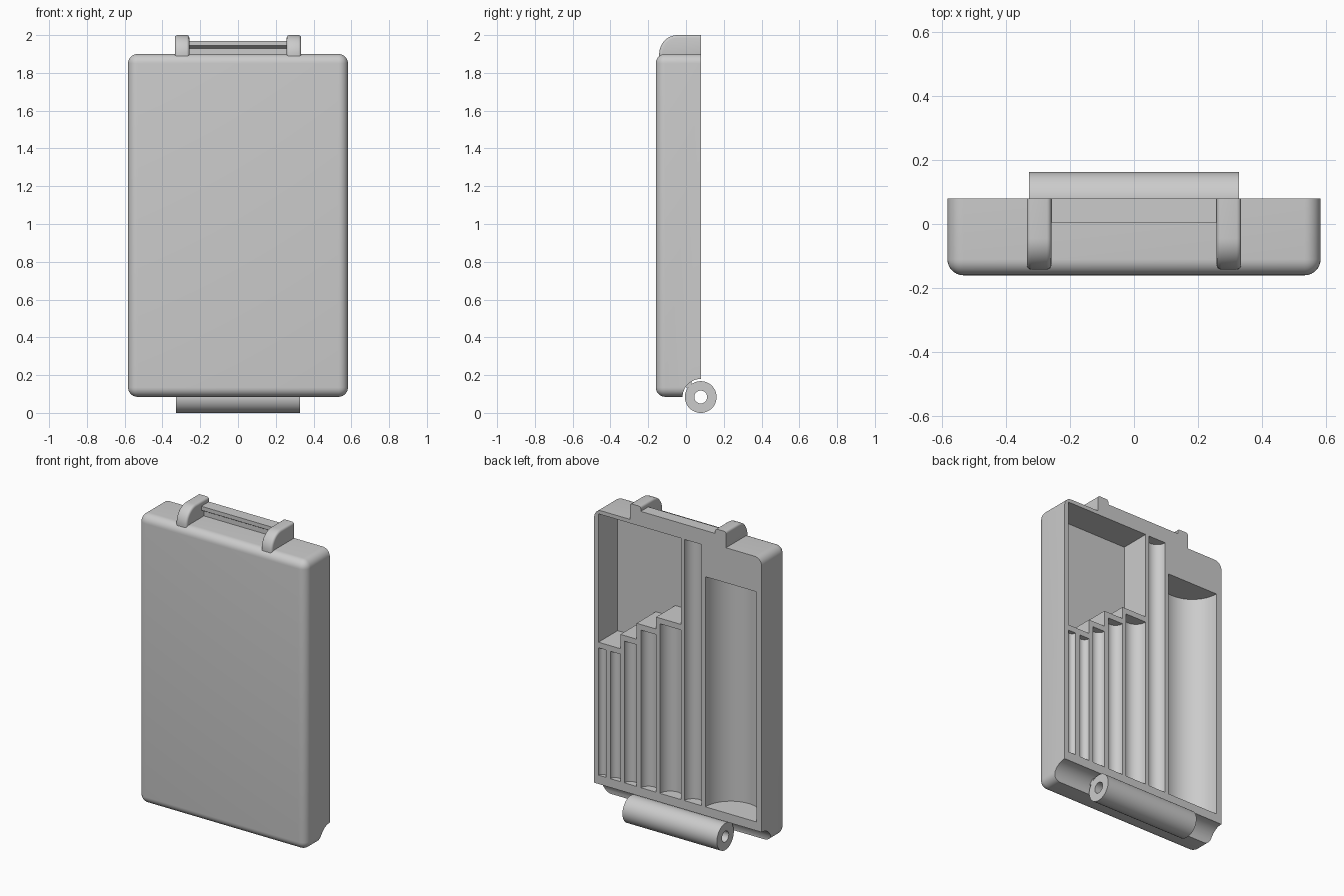
import bpy, bmesh, math
from mathutils import Vector

if "Cube" in bpy.data.objects:
    bpy.data.objects.remove(bpy.data.objects["Cube"])

grey = bpy.data.materials.new("plain_grey")
grey.use_nodes = True
grey.diffuse_color = (0.6, 0.6, 0.6, 1)
grey.node_tree.nodes["Principled BSDF"].inputs["Base Color"].default_value = grey.diffuse_color

BACK = 0.08       # y of the open face
FLOOR = 0.235     # z of every slot's lower end
HINGE = (0.078, 0.084)


def finish(name, bm):
    """Turn a bmesh into a named grey object."""
    bmesh.ops.recalc_face_normals(bm, faces=bm.faces)
    mesh = bpy.data.meshes.new(name)
    bm.to_mesh(mesh)
    bm.free()
    mesh.materials.append(grey)
    obj = bpy.data.objects.new(name, mesh)
    bpy.context.collection.objects.link(obj)
    return obj


def prism(name, points, direction):
    """Extrude a closed 3D outline along a direction."""
    bm = bmesh.new()
    face = bm.faces.new([bm.verts.new(p) for p in points])
    out = bmesh.ops.extrude_face_region(bm, geom=[face])
    verts = [g for g in out["geom"] if isinstance(g, bmesh.types.BMVert)]
    bmesh.ops.translate(bm, verts=verts, vec=Vector(direction))
    return finish(name, bm)


def side_prism(name, outline, x0, x1):
    return prism(name, [(x0, y, z) for y, z in outline], (x1 - x0, 0, 0))


def circle(radius, steps=48):
    return [(HINGE[0] + radius * math.cos(math.tau * i / steps),
             HINGE[1] + radius * math.sin(math.tau * i / steps)) for i in range(steps)]


def box(name, x0, x1, y0, y1, z0, z1):
    return side_prism(name, [(y0, z0), (y1, z0), (y1, z1), (y0, z1)], x0, x1)


def apply_modifiers(obj):
    bpy.ops.object.select_all(action="DESELECT")
    obj.select_set(True)
    bpy.context.view_layer.objects.active = obj
    for mod in list(obj.modifiers):
        bpy.ops.object.modifier_apply(modifier=mod.name)


def cut(obj, cutter):
    mod = obj.modifiers.new("cut", "BOOLEAN")
    mod.operation = "DIFFERENCE"
    mod.solver = "EXACT"
    mod.object = cutter
    apply_modifiers(obj)
    bpy.data.objects.remove(cutter)


def bevel_except_back(obj, width, segments):
    """Round every edge that does not lie on the open back face."""
    bm = bmesh.new()
    bm.from_mesh(obj.data)
    edges = [e for e in bm.edges
             if not all(v.co.y > BACK - 0.001 for v in e.verts)
             and e.calc_face_angle(0) > 1]
    bmesh.ops.bevel(bm, geom=edges, offset=width, segments=segments,
                    profile=0.5, affect="EDGES", clamp_overlap=True)
    bm.to_mesh(obj.data)
    bm.free()


def smooth(obj):
    apply_modifiers(obj)
    bpy.ops.object.shade_smooth_by_angle(angle=math.radians(35))


# Case shell
case = box("case_body", -0.582, 0.582, -0.16, BACK, 0.085, 1.9)
bevel_except_back(case, 0.05, 8)

# Hinge recess along the lower back edge
cut(case, side_prism("hinge_recess", circle(0.096), -1, 1))

# Slots as half-round channels: left x, right x, top z
slots = [(0.552, 0.5, 1.035), (0.47, 0.4, 1.035), (0.373, 0.287, 1.125),
         (0.256, 0.152, 1.225), (0.125, -0.02, 1.3),
         (-0.044, -0.165, 1.875), (-0.19, -0.545, 1.68)]
for x0, x1, top in slots:
    mid, radius = (x0 + x1) / 2, (x0 - x1) / 2
    arc = [(mid + radius * math.cos(math.pi * i / 24),
            BACK - radius * math.sin(math.pi * i / 24), FLOOR) for i in range(25)]
    outline = [(x0, BACK + 0.1, FLOOR)] + arc + [(x1, BACK + 0.1, FLOOR)]
    cut(case, prism("slot_cutter", outline, (0, 0, top - FLOOR)))

# Open tray with a stepped lower edge above the short slots
outline = [(-0.02, 1.876), (0.552, 1.876), (0.552, 1.07)]
level = 1.07
for x, z in ((0.4, 1.16), (0.287, 1.26), (0.152, 1.335)):
    outline += [(x, level), (x, z)]
    level = z
outline.append((-0.02, level))
cut(case, prism("tray_cutter", [(x, -0.11, z) for x, z in outline], (0, 0.4, 0)))
smooth(case)

# Hinge barrel with its pin hole, joined to the case by a thin web
barrel = side_prism("hinge_barrel", circle(0.084), -0.328, 0.328)
cut(barrel, side_prism("pin_hole", circle(0.034), -1, 1))
smooth(barrel)
box("hinge_web", -0.328, 0.328, 0.0, 0.03, 0.135, 0.165)

# Latch arms with a rounded front shoulder
shoulder = [(-0.045 - 0.097 * math.sin(math.pi / 2 * i / 12),
             1.9 + 0.1 * math.cos(math.pi / 2 * i / 12)) for i in range(13)]
for side, name in ((1, "left_latch_arm"), (-1, "right_latch_arm")):
    arm = side_prism(name, [(BACK, 1.885), (BACK, 2.0)] + shoulder + [(-0.142, 1.885)],
                     side * 0.258, side * 0.334)
    bev = arm.modifiers.new("soft_edges", "BEVEL")
    bev.limit_method = "WEIGHT"
    weights = arm.data.attributes.new("bevel_weight_edge", "FLOAT", "EDGE")
    for edge in arm.data.edges:
        a, b = (arm.data.vertices[i].co for i in edge.vertices)
        along_profile = abs(a.x - b.x) < 0.001
        on_back = a.y > BACK - 0.001 and b.y > BACK - 0.001
        weights.data[edge.index].value = float(along_profile and not on_back)
    bev.width = 0.014
    bev.segments = 4
    smooth(arm)

# Latch bar: upright wall with an overhanging lip
side_prism("latch_bar", [(BACK, 1.89), (0.03, 1.89), (0.03, 1.93), (0.005, 1.945),
                         (0.005, 1.97), (BACK, 1.97)], -0.262, 0.262)
